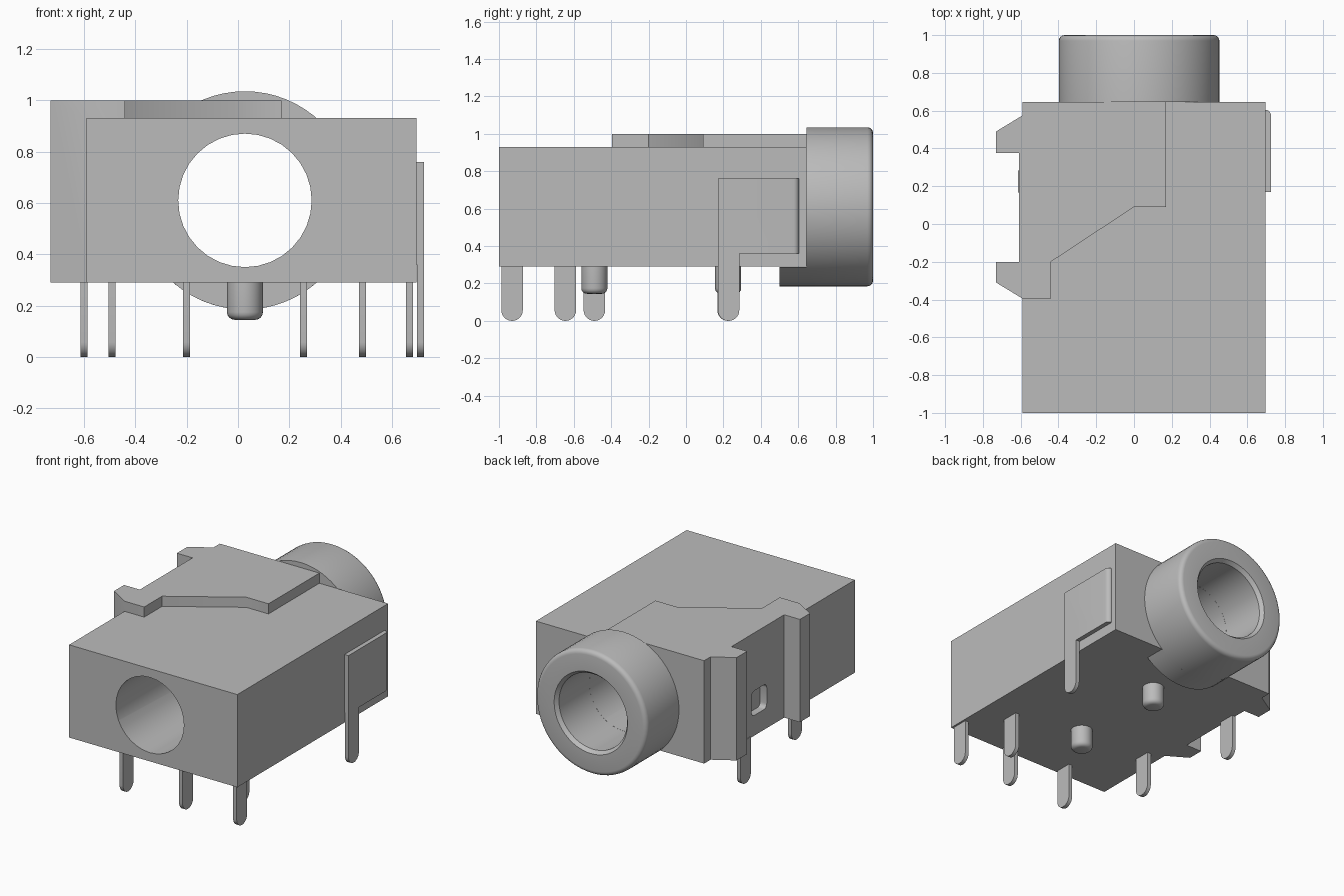
import bpy, bmesh
from math import sin, cos, pi, radians
from mathutils import Matrix, Vector

if "Cube" in bpy.data.objects:
    bpy.data.objects.remove(bpy.data.objects["Cube"], do_unlink=True)

AXIS_X, AXIS_Z = 0.027, 0.61      # centre line of the socket
FLOOR, BACK = 0.29, 0.645         # underside and back wall of the housing

grey = bpy.data.materials.new("plain grey")
grey.use_nodes = True
grey.diffuse_color = (0.5, 0.5, 0.5, 1)
grey.node_tree.nodes["Principled BSDF"].inputs["Base Color"].default_value = (0.5, 0.5, 0.5, 1)


def finish(name, bm):
    bmesh.ops.recalc_face_normals(bm, faces=bm.faces)
    mesh = bpy.data.meshes.new(name)
    bm.to_mesh(mesh)
    bm.free()
    mesh.materials.append(grey)
    ob = bpy.data.objects.new(name, mesh)
    bpy.context.collection.objects.link(ob)
    return ob


def activate(ob):
    bpy.ops.object.select_all(action="DESELECT")
    ob.select_set(True)
    bpy.context.view_layer.objects.active = ob


def smooth(ob):
    activate(ob)
    bpy.ops.object.shade_smooth_by_angle(angle=radians(35))
    return ob


def prism(name, points, axis, low, high):
    """Extrude a 2D outline along x, y or z."""
    place = {"x": lambda a, b: (low, a, b),
             "y": lambda a, b: (a, low, b),
             "z": lambda a, b: (a, b, low)}[axis]
    bm = bmesh.new()
    face = bm.faces.new([bm.verts.new(place(*p)) for p in points])
    out = bmesh.ops.extrude_face_region(bm, geom=[face])
    shift = Vector([(high - low) if axis == c else 0 for c in "xyz"])
    bmesh.ops.translate(bm, vec=shift, verts=[v for v in out["geom"] if isinstance(v, bmesh.types.BMVert)])
    return finish(name, bm)


def rect(a, b, c, d):
    return [(a, c), (b, c), (b, d), (a, d)]


def arc(cx, cy, r, start, end, steps):
    return [(cx + r * cos(radians(start + (end - start) * i / steps)),
             cy + r * sin(radians(start + (end - start) * i / steps))) for i in range(steps + 1)]


def lathe(name, profile, matrix, steps, closed):
    """Spin a (radius, height) profile about z, then place it."""
    bm = bmesh.new()
    verts = [bm.verts.new((r, 0, h)) for r, h in profile]
    edges = [bm.edges.new(pair) for pair in zip(verts, verts[1:])]
    if closed:
        edges.append(bm.edges.new((verts[-1], verts[0])))
    bmesh.ops.spin(bm, geom=verts + edges, cent=(0, 0, 0), axis=(0, 0, 1), angle=2 * pi, steps=steps)
    bmesh.ops.remove_doubles(bm, verts=bm.verts, dist=0.0005)
    bmesh.ops.transform(bm, matrix=matrix, verts=bm.verts)
    return smooth(finish(name, bm))


def combine(ob, tool, operation):
    mod = ob.modifiers.new("combine", "BOOLEAN")
    mod.operation, mod.solver, mod.object = operation, "EXACT", tool
    activate(ob)
    bpy.ops.object.modifier_apply(modifier=mod.name)
    bpy.data.objects.remove(tool, do_unlink=True)


# Housing with the raised top step and the two side ribs
housing = prism("housing", rect(-0.59, 0.695, -1, BACK), "z", FLOOR, 0.93)
step = prism("raised_step", [
    (0.17, BACK), (0.17, 0.09), (0, 0.09), (-0.44, -0.2), (-0.44, -0.395),
    (-0.59, -0.395), (-0.73, -0.31), (-0.73, -0.2), (-0.61, -0.2), (-0.61, 0.375),
    (-0.73, 0.375), (-0.73, 0.49), (-0.59, 0.575), (-0.59, BACK)], "z", FLOOR, 1.0)
combine(housing, step, "UNION")

# Socket bore and the small rounded side pocket
bore = prism("bore_cutter", arc(AXIS_X, AXIS_Z, 0.26, 0, 348.75, 31), "y", -1.2, 0.9)
combine(housing, bore, "DIFFERENCE")
pocket = []
for cy, cz, start in ((0.125, 0.57, 0), (0.02, 0.57, 90), (0.02, 0.46, 180), (0.125, 0.46, 270)):
    pocket += arc(cy, cz, 0.03, start, start + 90, 4)
combine(housing, prism("pocket_cutter", pocket, "x", -0.7, -0.56), "DIFFERENCE")
smooth(housing)

# Barrel around the socket mouth, with a rounded rim and chamfered hole
rim = arc(0.395, 1 - BACK - 0.03, 0.03, 0, 90, 4)
to_back = Matrix.Translation((AXIS_X, BACK, AXIS_Z)) @ Matrix.Rotation(-pi / 2, 4, "X")
depth = 1 - BACK
lathe("barrel", [(0.26, 0), (0.425, 0)] + rim + [(0.28, depth), (0.26, depth - 0.025)], to_back, 64, True)

# Lower part of the barrel carried under the housing
smooth(prism("barrel_underside", arc(AXIS_X, AXIS_Z, 0.425, 229, 311, 16), "y", 0.5, BACK))

# Locating pegs
for name, y in (("front_peg", -0.49), ("back_peg", 0.225)):
    lathe(name, [(0, 0.145)] + arc(0.04, 0.175, 0.03, 270, 360, 4) + [(0.07, FLOOR + 0.01), (0, FLOOR + 0.01)],
          Matrix.Translation((AXIS_X, y, 0)), 32, False)


# Flat solder pins with rounded tips
def pin(name, x, y, top=FLOOR + 0.01):
    outline = [(y + 0.0575, top), (y - 0.0575, top)] + arc(y, 0.0575, 0.0575, 180, 360, 14)
    return smooth(prism(name, outline, "x", x - 0.0135, x + 0.0135))


for i, (x, y) in enumerate([(0.668, -0.93), (0.255, -0.93), (-0.2, -0.93),
                            (0.485, -0.645), (-0.49, -0.49), (-0.6, 0.225)]):
    pin(f"pin_{i + 1}", x, y)

# Side contact: plate bent into the wall, with a leg below
plate = [(0.68, 0.17), (0.725, 0.17)] + arc(0.695, 0.575, 0.03, 0, 90, 5) + [(0.68, 0.605)]
contact = prism("side_contact", plate, "z", 0.36, 0.76)
combine(contact, pin("contact_leg", 0.7115, 0.2275, 0.5), "UNION")
smooth(contact)
